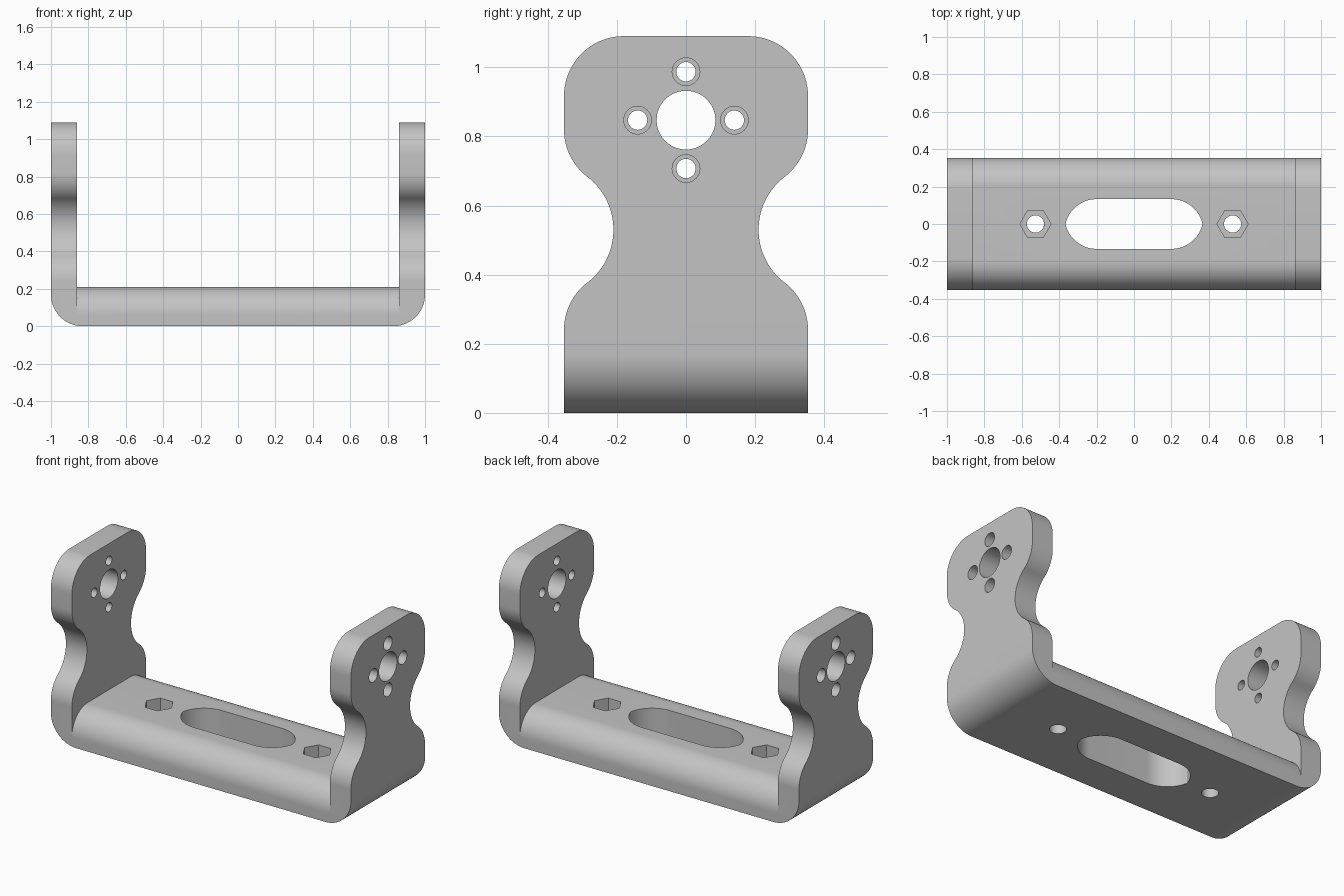
import bpy
import bmesh
from math import sin, cos, pi, atan2, hypot, radians, sqrt
from mathutils import Vector

cube = bpy.data.objects.get("Cube")
if cube:
    bpy.data.objects.remove(cube, do_unlink=True)

# Main sizes
HALF_LEN, HALF_W, HEIGHT = 1.0, 0.353, 1.09
INNER_X, BAR_TOP = 0.86, 0.21
HUB_Z = 0.847

grey = bpy.data.materials.new("light grey")
grey.use_nodes = True
COLOUR = (0.55, 0.55, 0.55, 1)
grey.diffuse_color = COLOUR
grey.node_tree.nodes["Principled BSDF"].inputs["Base Color"].default_value = COLOUR


def arc(cx, cy, r, a0, a1, n=20):
    """Points of an arc, angles in radians."""
    return [(cx + r * cos(a0 + (a1 - a0) * i / n),
             cy + r * sin(a0 + (a1 - a0) * i / n)) for i in range(n + 1)]


def mirrored(half):
    """Close a right-hand half outline with its mirror image."""
    return half + [(-u, v) for u, v in reversed(half)]


def prism(name, outline, axis, lo, hi):
    """Extrude a closed 2D outline along an axis between lo and hi."""
    place = {"x": lambda u, v, w: (w, u, v),
             "y": lambda u, v, w: (u, w, v),
             "z": lambda u, v, w: (u, v, w)}[axis]
    pts = []
    for p in outline:
        if not pts or hypot(p[0] - pts[-1][0], p[1] - pts[-1][1]) > 1e-5:
            pts.append(p)
    if hypot(pts[0][0] - pts[-1][0], pts[0][1] - pts[-1][1]) < 1e-5:
        pts.pop()
    bm = bmesh.new()
    face = bm.faces.new([bm.verts.new(place(u, v, lo)) for u, v in pts])
    ext = bmesh.ops.extrude_face_region(bm, geom=[face])
    step = Vector(place(0, 0, hi - lo))
    bmesh.ops.translate(bm, vec=step,
                        verts=[e for e in ext["geom"] if isinstance(e, bmesh.types.BMVert)])
    bmesh.ops.recalc_face_normals(bm, faces=bm.faces)
    mesh = bpy.data.meshes.new(name)
    bm.to_mesh(mesh)
    bm.free()
    mesh.materials.append(grey)
    obj = bpy.data.objects.new(name, mesh)
    bpy.context.collection.objects.link(obj)
    return obj


def combine(target, tool, operation="DIFFERENCE"):
    """Apply a boolean and discard the tool."""
    tool.hide_render = True
    mod = target.modifiers.new("cut", "BOOLEAN")
    mod.operation, mod.solver, mod.object = operation, "EXACT", tool
    bpy.context.view_layer.objects.active = target
    bpy.ops.object.modifier_apply(modifier=mod.name)
    bpy.data.objects.remove(tool, do_unlink=True)


def drill(target, axis, u, v, r, lo, hi, sides=40):
    combine(target, prism("drill", arc(u, v, r, 0, 2 * pi, sides), axis, lo, hi))


# Waisted side outline: rounded head, concave waist, wide foot
R = 0.173
corner_y = HALF_W - R
waist_r, waist_z, foot_z, neck_z = 0.193, 0.53, 0.24, 0.82
waist_y = 0.21 + waist_r
tilt = atan2(waist_z - foot_z, waist_y - corner_y)
side = [(HALF_W, -0.1)]
side += arc(corner_y, foot_z, R, 0, tilt)
side += arc(waist_y, waist_z, waist_r, pi + tilt, pi - tilt, 30)
side += arc(corner_y, neck_z, R, -tilt, 0)
side += arc(corner_y, HEIGHT - R, R, 0, pi / 2)
bracket = prism("bracket", mirrored(side), "x", -1.1, 1.1)

# Lengthwise outline with rounded bottom ends
bend = 0.17
ends = arc(HALF_LEN - bend, bend, bend, -pi / 2, 0) + [(HALF_LEN, 1.5)]
combine(bracket, prism("end_outline", mirrored(ends), "y", -1, 1), "INTERSECT")

# Clear the space between the arms, leaving a crossbar with rounded top edges
round_r = 0.15
gap = arc(HALF_W - round_r, BAR_TOP - round_r, round_r, pi / 2, 0)
gap += [(0.6, BAR_TOP - round_r), (0.6, 1.5)]
combine(bracket, prism("arm_gap", mirrored(gap), "x", -INNER_X, INNER_X))

# Long slot in the crossbar, with slightly pointed round ends
slot_w, slot_x, slot_r = 0.133, 0.2, 0.17
drop = slot_r - slot_w
tip = atan2(drop, sqrt(slot_r ** 2 - drop ** 2))
slot = arc(slot_x, drop, slot_r, -pi / 2, -tip) + arc(slot_x, -drop, slot_r, tip, pi / 2)
combine(bracket, prism("slot", mirrored(slot), "z", -0.2, 0.5))

for s in (-1, 1):
    # Bolt hole with hexagonal nut pocket
    drill(bracket, "z", s * 0.527, 0, 0.046, -0.2, 0.5)
    drill(bracket, "z", s * 0.527, 0, 0.083, 0.09, 0.5, 6)
    # Hub hole and four counterbored screw holes in each arm
    near, far = sorted((s * 0.7, s * 1.2))
    drill(bracket, "x", 0, HUB_Z, 0.085, near, far, 56)
    bore_lo, bore_hi = sorted((s * 0.91, s * 1.2))
    for k in range(4):
        y, z = 0.14 * cos(k * pi / 2), HUB_Z + 0.14 * sin(k * pi / 2)
        drill(bracket, "x", y, z, 0.028, near, far, 32)
        drill(bracket, "x", y, z, 0.04, bore_lo, bore_hi, 32)

# Smooth the curves, keep the edges crisp
bpy.ops.object.select_all(action="DESELECT")
bracket.select_set(True)
bpy.context.view_layer.objects.active = bracket
bpy.ops.object.shade_smooth_by_angle(angle=radians(20))
